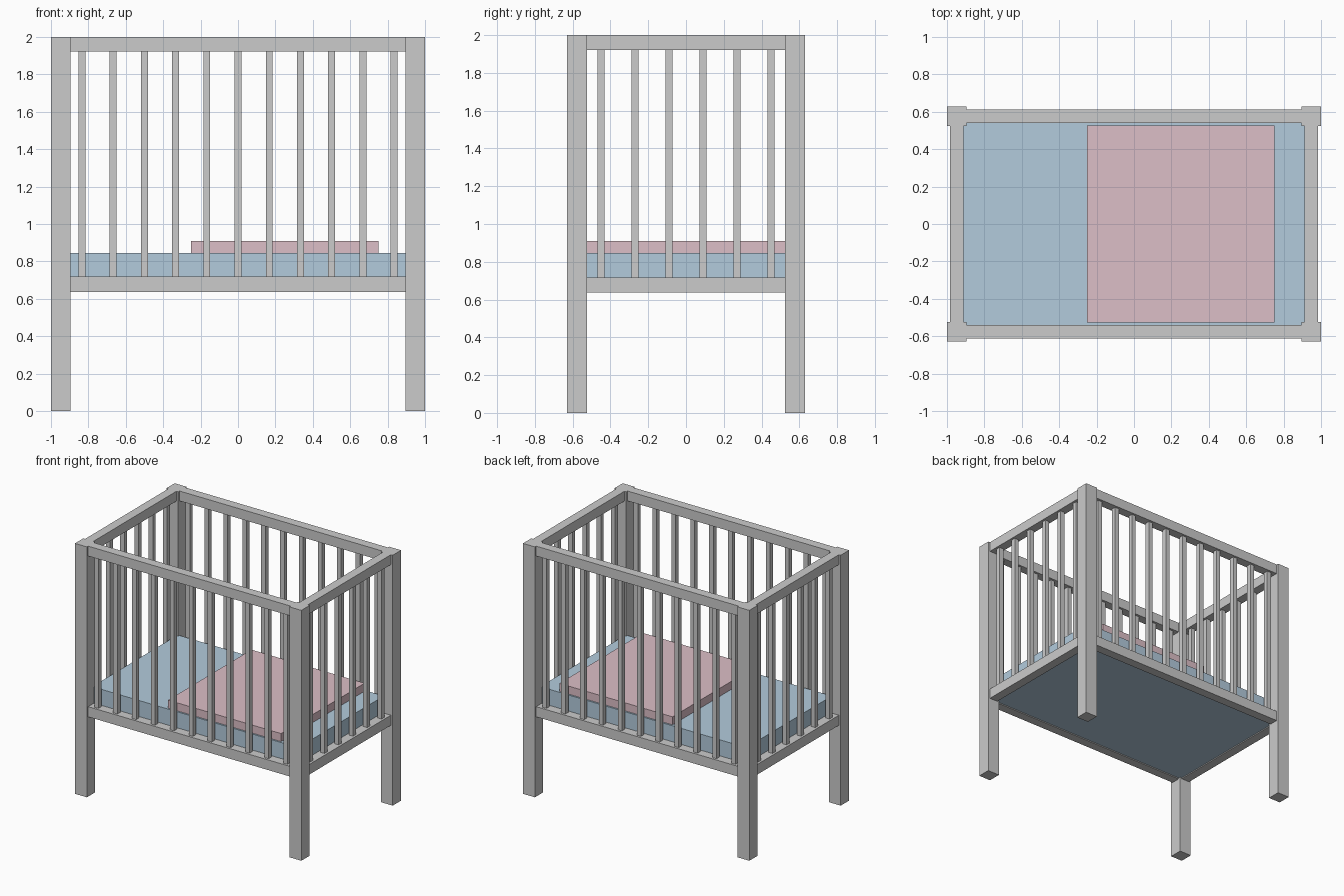
import bpy

if "Cube" in bpy.data.objects:
    bpy.data.objects.remove(bpy.data.objects["Cube"])


def material(name, rgb):
    m = bpy.data.materials.new(name)
    m.diffuse_color = (*rgb, 1)
    m.use_nodes = True
    m.node_tree.nodes["Principled BSDF"].inputs["Base Color"].default_value = m.diffuse_color
    return m


def box(name, x, y, z, mat=None):
    """Box from (min, max) pairs on each axis."""
    v = [(a, b, c) for a in x for b in y for c in z]
    f = [(0, 1, 3, 2), (4, 6, 7, 5), (0, 4, 5, 1),
         (2, 3, 7, 6), (0, 2, 6, 4), (1, 5, 7, 3)]
    me = bpy.data.meshes.new(name)
    me.from_pydata(v, [], f)
    ob = bpy.data.objects.new(name, me)
    bpy.context.collection.objects.link(ob)
    if mat:
        me.materials.append(mat)
    return ob


def span(c, w):
    return (c - w / 2, c + w / 2)


HX, HY = 1.0, 0.629            # half footprint
POST, RAIL, SLAT = 0.105, 0.073, 0.037
IX, IY = HX - POST, HY - POST  # inner post faces
RX, RY = HX - POST / 2, HY - POST / 2  # rail centre lines
LOW, HIGH = (0.637, 0.718), (1.921, 2.0)
SLAT_Z = (LOW[1], HIGH[0])

# Corner posts
for sx in (-1, 1):
    for sy in (-1, 1):
        box("corner_post", span(sx * RX, POST), span(sy * RY, POST), (0, 2))

for s, side, end in ((-1, "front", "left"), (1, "back", "right")):
    # Upper and lower rails
    for z, level in ((LOW, "lower"), (HIGH, "upper")):
        box(f"{side}_{level}_rail", (-IX, IX), span(s * RY, RAIL), z)
        box(f"{end}_{level}_rail", span(s * RX, RAIL), (-IY, IY), z)
    # Slats of the long sides
    for i in range(11):
        box(f"{side}_slat", span((i - 5) * 0.167, SLAT), span(s * RY, SLAT), SLAT_Z)
    # Slats of the short ends
    for i in range(6):
        box(f"{end}_slat", span(s * RX, SLAT), span((i - 2.5) * 0.18, SLAT), SLAT_Z)

# Mattress and blanket
blue = material("mattress_blue", (0.45, 0.60, 0.72))
pink = material("blanket_pink", (0.72, 0.52, 0.57))
box("mattress", (-RX + RAIL / 2, RX - RAIL / 2), (-RY + RAIL / 2, RY - RAIL / 2),
    (0.645, 0.846), blue)
box("blanket", (-0.25, 0.75), (-0.527, 0.527), (0.846, 0.91), pink)
